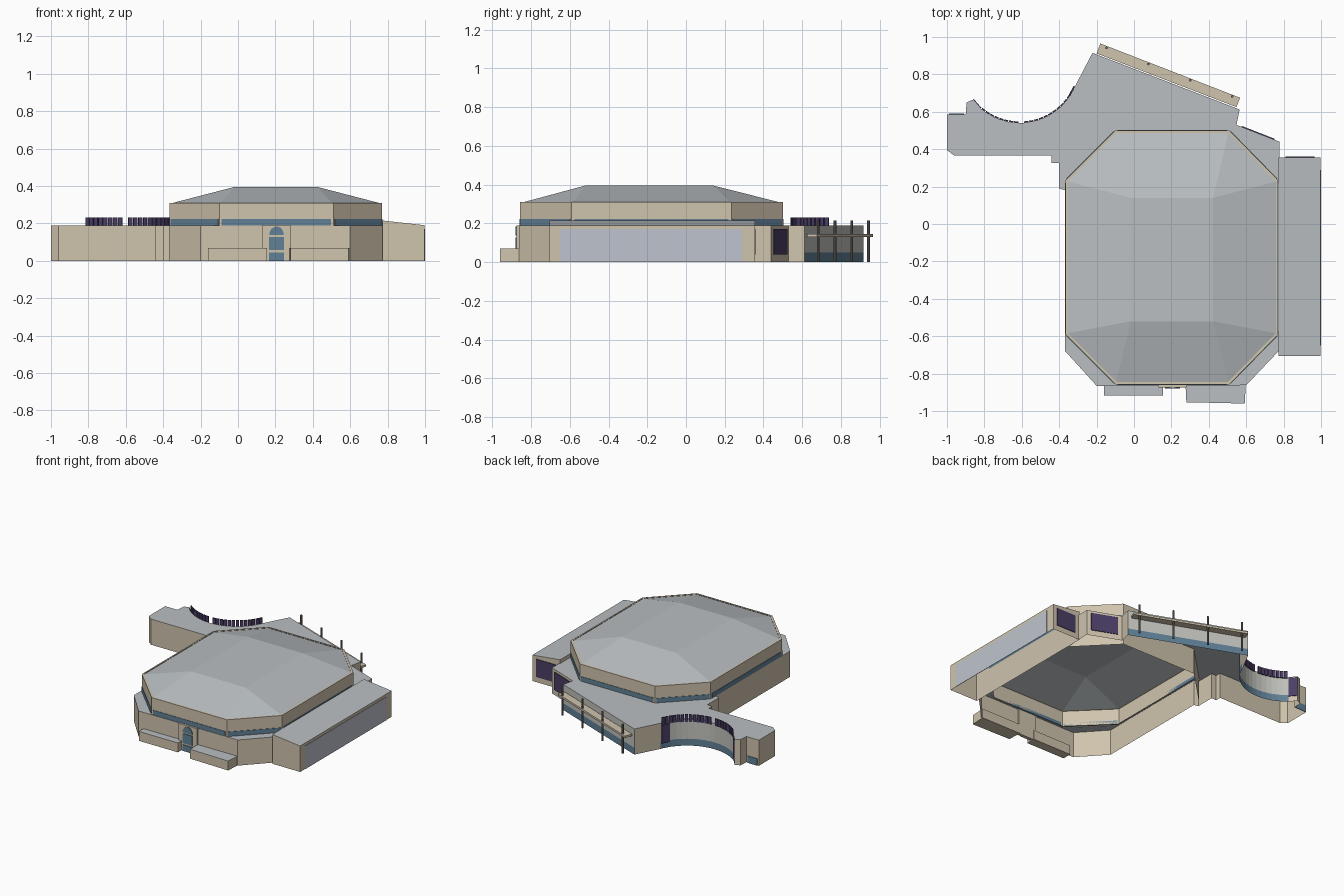
import bpy, bmesh, math
from mathutils import Vector

cube = bpy.data.objects.get("Cube")
if cube:
    bpy.data.objects.remove(cube, do_unlink=True)


def material(name, *rgb):
    m = bpy.data.materials.new(name)
    m.use_nodes = True
    m.diffuse_color = (*rgb, 1)
    m.node_tree.nodes["Principled BSDF"].inputs["Base Color"].default_value = (*rgb, 1)
    return m


BEIGE = material("beige wall", 0.63, 0.55, 0.42)
ROOF = material("grey roof", 0.49, 0.52, 0.54)
PANEL = material("pale cladding", 0.52, 0.55, 0.61)
STONE = material("warm grey wall", 0.54, 0.54, 0.51)
BLUE = material("blue glass", 0.12, 0.22, 0.31)
PURPLE = material("dark purple", 0.07, 0.048, 0.13)
POST = material("post brown", 0.2, 0.17, 0.14)


def finish(name, bm, *mats):
    mesh = bpy.data.meshes.new(name)
    bm.to_mesh(mesh)
    bm.free()
    for m in mats:
        mesh.materials.append(m)
    ob = bpy.data.objects.new(name, mesh)
    bpy.context.collection.objects.link(ob)
    return ob


def strip(name, path, z0, z1, mat, closed=False):
    """Upright wall following a path."""
    bm = bmesh.new()
    low = [bm.verts.new((x, y, z0)) for x, y in path]
    high = [bm.verts.new((x, y, z1)) for x, y in path]
    n = len(path)
    for i in range(n if closed else n - 1):
        j = (i + 1) % n
        bm.faces.new((low[i], low[j], high[j], high[i]))
    return finish(name, bm, mat)


def cap(name, loops, z, mat):
    """Flat roof; loops after the first are holes."""
    bm = bmesh.new()
    edges = []
    for loop in loops:
        vs = [bm.verts.new((x, y, z)) for x, y in loop]
        edges += [bm.edges.new((vs[i - 1], vs[i])) for i in range(len(vs))]
    bmesh.ops.triangle_fill(bm, use_beauty=True, use_dissolve=False, edges=edges)
    for f in bm.faces:
        f.normal_update()
        if f.normal.z < 0:
            f.normal_flip()
    return finish(name, bm, mat)


def prism(name, points, direction, mat, top=None):
    """Solid made by pushing a flat outline along a direction."""
    bm = bmesh.new()
    face = bm.faces.new([bm.verts.new(p) for p in points])
    new = bmesh.ops.extrude_face_region(bm, geom=[face], use_keep_orig=True)["geom"]
    for v in new:
        if isinstance(v, bmesh.types.BMVert):
            v.co += Vector(direction)
    bmesh.ops.recalc_face_normals(bm, faces=bm.faces)
    if top:
        for f in bm.faces:
            f.material_index = int(f.normal.z > 0.9)
    return finish(name, bm, mat, *([top] if top else []))


def plate(name, p, q, z0, z1, mat, thick=0.005):
    """Thin panel on the wall from p to q, raised to the outer side."""
    d = Vector((q[1] - p[1], p[0] - q[0], 0)).normalized() * thick
    return prism(name, [(*p, z0), (*q, z0), (*q, z1), (*p, z1)], d, mat)


def mix(p, q, t):
    return (p[0] + (q[0] - p[0]) * t, p[1] + (q[1] - p[1]) * t)


def arc_point(deg, r=0.32):
    a = math.radians(deg)
    return (-0.61 + r * math.cos(a), 0.86 + r * math.sin(a))


# Low building outline, counter-clockwise
LOW = 0.188
curve = [arc_point(-22 - 109 * i / 16) for i in range(17)]
wing = [curve[-1], (-0.86, 0.665), (-0.895, 0.65), (-0.9, 0.585), (-1, 0.585),
        (-1, 0.395), (-0.96, 0.365), (-0.44, 0.365), (-0.44, 0.325),
        (-0.4, 0.325), (-0.4, 0.19), (-0.368, 0.18)]
front = [(-0.368, -0.68), (-0.2, -0.865), (0.6, -0.862), (0.773, -0.68)]
corner = [(0.778, 0.44), (0.548, 0.53), (0.565, 0.612)]
terrace = [corner[-1], (-0.222, 0.915)]

strip("outer_walls", wing + front + corner, 0, LOW, BEIGE)
strip("terrace_glass", terrace, 0, 0.05, BLUE)
strip("terrace_wall", terrace, 0.05, LOW, STONE)
strip("terrace_end_wall", [terrace[1], curve[0]], 0, LOW, BEIGE)
strip("curved_glass", curve, 0, 0.05, BLUE)
strip("curved_wall", curve, 0.05, LOW, STONE)

# Octagonal hall
octagon = [(-0.1, -0.857), (0.51, -0.857), (0.77, -0.592), (0.77, 0.235),
           (0.51, 0.5), (-0.1, 0.5), (-0.365, 0.235), (-0.365, -0.592)]
centre = (0.2025, -0.1785)
inset = [mix(p, centre, 0.02) for p in octagon]
cap("low_roof", [wing + front + corner + terrace[1:] + curve[:-1], inset], LOW, ROOF)
strip("hall_walls", octagon, LOW - 0.002, 0.31, BEIGE, True)
strip("hall_back_walls", octagon[3:7], 0, LOW, BEIGE)
for i, p in enumerate(octagon):
    q = octagon[(i + 1) % 8]
    plate("hall_window_band", mix(p, q, 0.02), mix(p, q, 0.98), LOW, 0.222, BLUE, 0.003)

# Rim and faceted hall roof
bm = bmesh.new()
rings = [[bm.verts.new((x, y, 0.31)) for x, y in ring] for ring in (octagon, inset)]
for i in range(8):
    j = (i + 1) % 8
    bm.faces.new((rings[0][i], rings[0][j], rings[1][j], rings[1][i]))
finish("roof_rim", bm, BEIGE)
bm = bmesh.new()
for x, y in inset:
    bm.verts.new((x, y, 0.308))
for x in (-0.018, 0.423):
    for y in (-0.52, 0.14):
        bm.verts.new((x, y, 0.395))
bmesh.ops.convex_hull(bm, input=bm.verts)
bm.normal_update()
bmesh.ops.delete(bm, geom=[f for f in bm.faces if f.normal.z < -0.5], context='FACES')
finish("hall_roof", bm, ROOF)

# Side annex with a gently sloping roof
profile = [(0.772, 0), (0.772, 0.215), (0.997, 0.19), (0.997, 0)]
bm = bmesh.new()
ends = [[bm.verts.new((x, y, z)) for x, z in profile] for y in (-0.705, 0.355)]
bm.faces.new(ends[0][::-1])
bm.faces.new(ends[1])
for i in range(3):
    f = bm.faces.new((ends[0][i], ends[0][i + 1], ends[1][i + 1], ends[1][i]))
    f.material_index = int(i == 1)
bmesh.ops.recalc_face_normals(bm, faces=bm.faces)
finish("annex", bm, BEIGE, ROOF)
plate("annex_cladding", (0.997, -0.65), (0.997, 0.29), 0, 0.17, PANEL, 0.003)
plate("annex_back_panel", (0.965, 0.355), (0.81, 0.355), 0.04, 0.17, PURPLE)
plate("corner_panel", mix(*corner[:2], 0.12), mix(*corner[:2], 0.88), 0.04, 0.17, PURPLE)

# Front ledges and entrance
for name, pts in (("left_ledge", [(0.275, -0.85), (0.28, -0.953), (0.592, -0.96), (0.598, -0.85)]),
                  ("right_ledge", [(-0.16, -0.85), (-0.16, -0.918), (0.155, -0.918), (0.155, -0.85)])):
    prism(name, [(x, y, 0) for x, y in pts], (0, 0, 0.069), BEIGE, ROOF)
prism("entrance_surround", [(0.13, -0.855, 0), (0.28, -0.855, 0), (0.28, -0.875, 0), (0.13, -0.875, 0)],
      (0, 0, 0.19), BEIGE)
for name, z0, z1 in (("entrance_door", 0, 0.045), ("entrance_window", 0.057, 0.127)):
    plate(name, (0.167, -0.875), (0.245, -0.875), z0, z1, BLUE)
arch = [(0.206 + 0.039 * math.cos(math.pi * i / 12), -0.875,
         0.137 + 0.046 * math.sin(math.pi * i / 12)) for i in range(13)]
prism("arched_window", arch, (0, -0.005, 0), BLUE)

# Terrace canopy and posts
shade = [(-0.2, 0.912), (0.548, 0.625), (0.567, 0.675), (-0.18, 0.965)]
prism("terrace_canopy", [(x, y, 0.13) for x, y in shade], (0, 0, 0.014), BEIGE)
for i in range(4):
    x, y = mix((0.525, 0.682), (-0.147, 0.942), i / 3)
    bpy.ops.mesh.primitive_cylinder_add(vertices=8, radius=0.007, depth=0.215, location=(x, y, 0.1075))
    post = bpy.context.object
    post.name = "terrace_post"
    post.data.materials.append(POST)

# Curved parapet fins and end panels
for i in range(22):
    if i != 13:
        a = -23 - 4.9 * i
        plate("parapet_fin", arc_point(a), arc_point(a - 4), LOW - 0.01, 0.23, PURPLE, 0.008)
plate("curve_end_panel", arc_point(-23), arc_point(-34), 0.04, 0.175, PURPLE, 0.008)
plate("wing_end_panel", wing[0], wing[1], 0.04, 0.18, PURPLE)
plate("wing_end_glass", (-0.91, 0.585), (-0.99, 0.585), 0, 0.05, BLUE)
